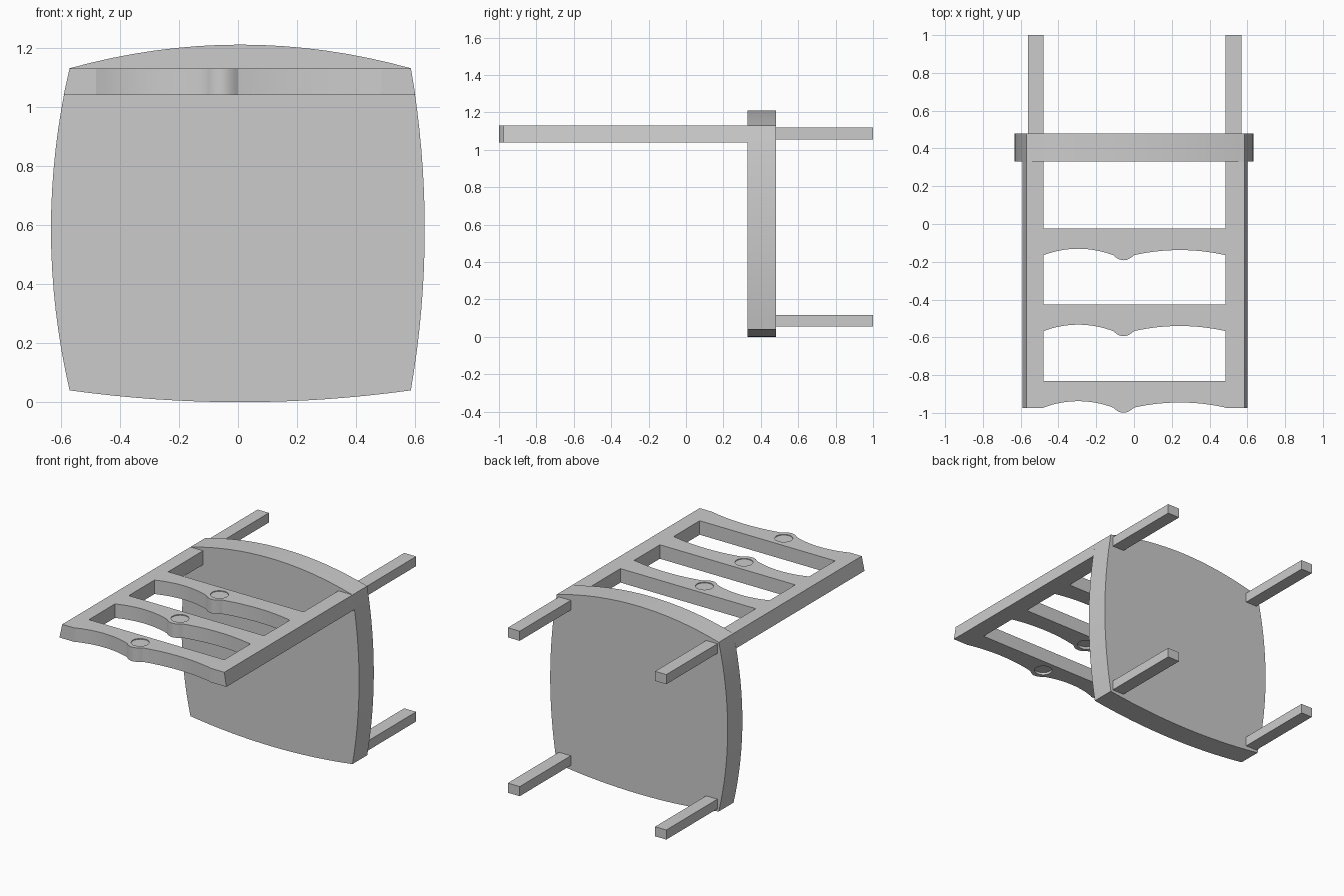
import bpy, bmesh, math
from mathutils import Vector

if "Cube" in bpy.data.objects:
    bpy.data.objects.remove(bpy.data.objects["Cube"])


def prism(name, points, offset):
    """Extrude a planar polygon (3D points) along offset."""
    bm = bmesh.new()
    face = bm.faces.new([bm.verts.new(p) for p in points])
    ext = bmesh.ops.extrude_face_region(bm, geom=[face])
    verts = [v for v in ext["geom"] if isinstance(v, bmesh.types.BMVert)]
    bmesh.ops.translate(bm, verts=verts, vec=Vector(offset))
    bmesh.ops.recalc_face_normals(bm, faces=bm.faces[:])
    mesh = bpy.data.meshes.new(name)
    bm.to_mesh(mesh)
    bm.free()
    obj = bpy.data.objects.new(name, mesh)
    bpy.context.collection.objects.link(obj)
    return obj


def box(name, x0, x1, y0, y1, z0, z1):
    return prism(name, [(x0, y0, z0), (x1, y0, z0), (x1, y0, z1), (x0, y0, z1)], (0, y1 - y0, 0))


def bow(a, b, normal, height, n=16):
    """Points of a bowed edge from a to b, leaving out b."""
    a, b, normal = Vector(a), Vector(b), Vector(normal)
    return [a.lerp(b, i / n) + normal * height * (1 - (2 * i / n - 1) ** 2) for i in range(n)]


def smooth(obj):
    bpy.ops.object.select_all(action='DESELECT')
    obj.select_set(True)
    bpy.context.view_layer.objects.active = obj
    bpy.ops.object.shade_smooth_by_angle(angle=math.radians(25))


def carve(obj, cutters):
    """Boolean the cutters out of obj, then delete them."""
    for c in cutters:
        c.hide_render = True
        mod = obj.modifiers.new("recess", 'BOOLEAN')
        mod.operation, mod.solver, mod.object = 'DIFFERENCE', 'EXACT', c
    bpy.context.view_layer.update()
    deps = bpy.context.evaluated_depsgraph_get()
    mesh = bpy.data.meshes.new_from_object(obj.evaluated_get(deps))
    obj.modifiers.clear()
    obj.data = mesh
    for c in cutters:
        bpy.data.objects.remove(c)


Z0, Z1 = 1.04, 1.13

# Seat: four bowed edges
L, R, B, T = -0.57, 0.585, 0.04, 1.13
outline = (bow((L, B), (R, B), (0, -1), 0.04) + bow((R, B), (R, T), (1, 0), 0.047)
           + bow((R, T), (L, T), (0, 1), 0.08) + bow((L, T), (L, B), (-1, 0), 0.063))
smooth(prism("seat", [(p.x, 0.33, p.y) for p in outline], (0, 0.15, 0)))

# Back posts with slanted outer sides
for name, inner, top, bottom in (("left_back_post", -0.48, -0.57, -0.59),
                                 ("right_back_post", 0.485, 0.585, 0.60)):
    prism(name, [(inner, -0.975, Z0), (bottom, -0.975, Z0), (top, -0.975, Z1), (inner, -0.975, Z1)],
          (0, 1.307, 0))

# Scalloped slats with round recesses on both faces
scallop = (bow((-0.48, -0.14), (-0.11, -0.14), (0, 1), 0.034)
           + bow((-0.11, -0.14), (0, -0.14), (0, -1), 0.027, 10)
           + bow((0, -0.14), (0.485, -0.14), (0, 1), 0.027) + [Vector((0.485, -0.14))])
for i, y in enumerate((-0.025, -0.427, -0.832)):
    pts = [(p.x, p.y + y, Z0) for p in scallop] + [(0.485, y, Z0), (-0.48, y, Z0)]
    slat = prism(f"back_slat_{i + 1}", pts, (0, 0, Z1 - Z0))
    circle = [(-0.055 + 0.053 * math.cos(k * math.tau / 24), y - 0.085 + 0.053 * math.sin(k * math.tau / 24))
              for k in range(24)]
    carve(slat, [prism("recess_cutter", [(cx, cy, z) for cx, cy in circle], (0, 0, h))
                 for z, h in ((Z0 - 0.05, 0.065), (Z1 - 0.005, 0.05))])
    smooth(slat)

# Legs
for side, x0, x1 in (("left", -0.56, -0.48), ("right", 0.485, 0.57)):
    for end, z0, z1 in (("upper", 1.056, 1.118), ("lower", 0.055, 0.117)):
        box(f"{side}_{end}_leg", x0, x1, 0.47, 1.0, z0, z1)
